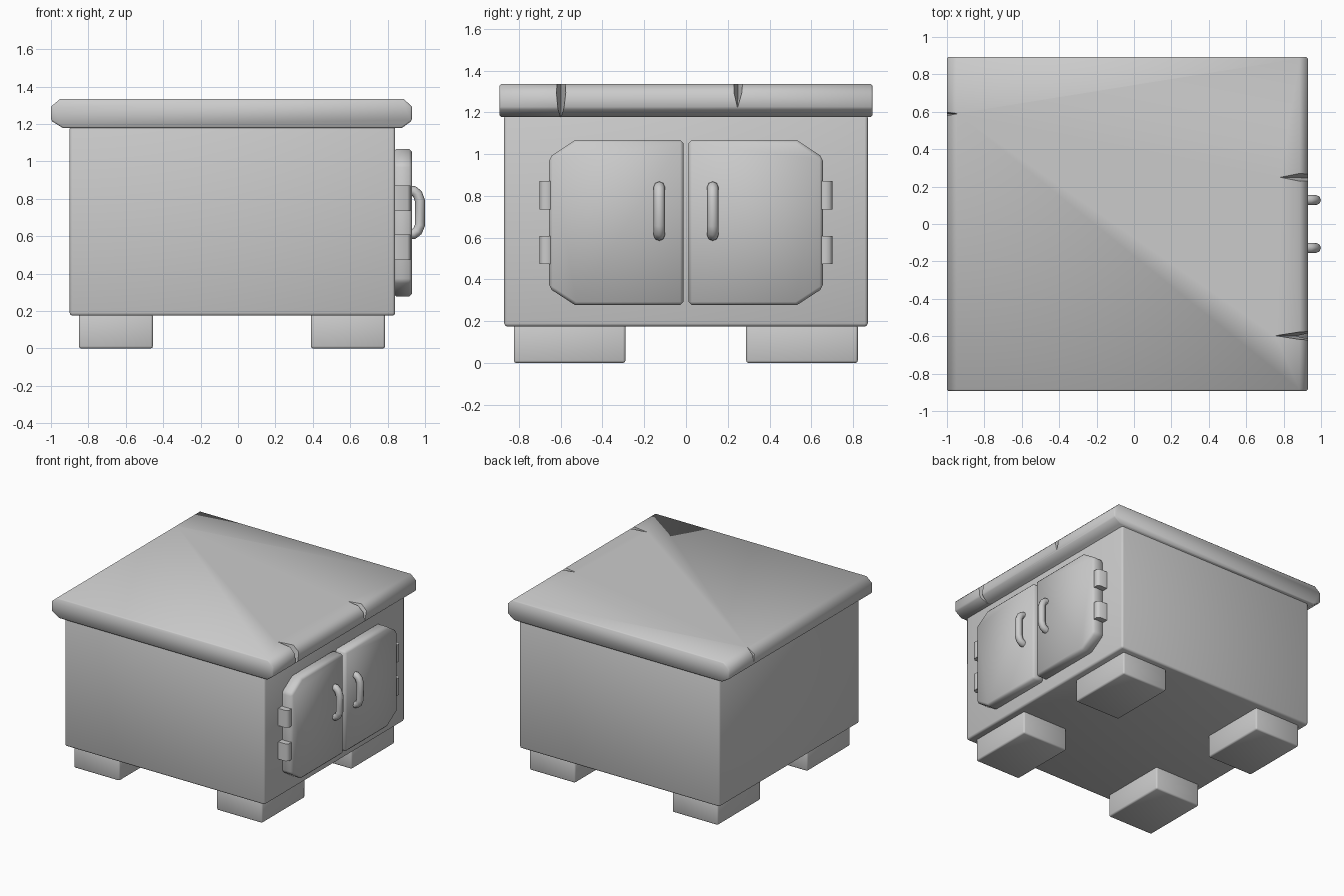
import bpy, bmesh, math
from mathutils import Vector

if "Cube" in bpy.data.objects:
    bpy.data.objects.remove(bpy.data.objects["Cube"])


def finish(name, bm, bevel=0.0, segments=1, angle=50):
    """Bevel the sharp edges, make the object and smooth-shade it."""
    bmesh.ops.recalc_face_normals(bm, faces=bm.faces)
    if bevel:
        edges = [e for e in bm.edges if e.calc_face_angle(0) > math.radians(50)]
        bmesh.ops.bevel(bm, geom=edges, offset=bevel, segments=segments,
                        profile=0.5, affect='EDGES', clamp_overlap=True)
    mesh = bpy.data.meshes.new(name)
    bm.to_mesh(mesh)
    bm.free()
    ob = bpy.data.objects.new(name, mesh)
    bpy.context.collection.objects.link(ob)
    shade(ob, angle)
    return ob


def shade(ob, angle=50):
    bpy.ops.object.select_all(action='DESELECT')
    ob.select_set(True)
    bpy.context.view_layer.objects.active = ob
    bpy.ops.object.shade_smooth_by_angle(angle=math.radians(angle))


def box(name, lo, hi, bevel, segments=1):
    bm = bmesh.new()
    bmesh.ops.create_cube(bm, size=1)
    for v in bm.verts:
        v.co = Vector([l + (c + 0.5) * (h - l) for c, l, h in zip(v.co, lo, hi)])
    return finish(name, bm, bevel, segments)


def prism(name, points, direction, bevel):
    """Extrude a closed outline along a direction."""
    bm = bmesh.new()
    face = bm.faces.new([bm.verts.new(p) for p in points])
    new = bmesh.ops.extrude_face_region(bm, geom=[face])["geom"]
    moved = [g for g in new if isinstance(g, bmesh.types.BMVert)]
    bmesh.ops.translate(bm, verts=moved, vec=direction)
    return finish(name, bm, bevel)


# Cabinet body
box("body", (-0.90, -0.87, 0.175), (0.84, 0.87, 1.19), 0.015, 2)

# Four block feet
for i, x in enumerate((-0.653, 0.588)):
    for j, y in enumerate((-0.557, 0.555)):
        box(f"foot_{i}{j}", (x - 0.198, y - 0.267, 0), (x + 0.198, y + 0.267, 0.185), 0.012, 2)

# Top slab with chamfered left and right edges
outline = [(-1, 1.293), (-0.95, 1.335), (0.885, 1.335), (0.93, 1.293),
           (0.93, 1.218), (0.875, 1.178), (-0.935, 1.178), (-1, 1.218)]
top = prism("top_slab", [(x, -0.893, z) for x, z in outline], (0, 1.786, 0), 0.008)

# Wedge-shaped cracks cut into the slab: edge x, inner tip x, y, half width, bottom z
for edge, tip, y, half, low in ((0.95, 0.77, 0.25, 0.036, 1.205),
                                (0.95, 0.75, -0.597, 0.031, 1.05),
                                (-1.02, -0.94, 0.59, 0.024, 1.2)):
    bm = bmesh.new()
    for p in ((edge, y - half, 1.345), (edge, y + half, 1.345),
              (tip, y, 1.345), (edge, y - 0.004, low)):
        bm.verts.new(p)
    bmesh.ops.convex_hull(bm, input=bm.verts)
    cutter = finish("crack_cutter", bm)
    mod = top.modifiers.new("crack", 'BOOLEAN')
    mod.operation, mod.object, mod.solver = 'DIFFERENCE', cutter, 'EXACT'
    bpy.context.view_layer.objects.active = top
    bpy.ops.object.modifier_apply(modifier=mod.name)
    bpy.data.objects.remove(cutter)
shade(top)

for side, s in (("left", -1), ("right", 1)):
    # Door with clipped outer corners
    outline = [(0.012, 0.277), (0.53, 0.277), (0.655, 0.358),
               (0.655, 0.985), (0.53, 1.067), (0.012, 1.067)]
    prism(f"door_{side}", [(0.83, s * y, z) for y, z in outline], (0.1, 0, 0), 0.016)

    # Hinges with rounded fronts
    for k, z in enumerate((0.541, 0.804)):
        profile = [(0.83, 0.635), (0.905, 0.635), (0.922, 0.65),
                   (0.922, 0.685), (0.905, 0.70), (0.83, 0.70)]
        prism(f"hinge_{side}_{k}", [(x, s * y, z - 0.068) for x, y in profile],
              (0, 0, 0.136), 0)

    # Bent round handle
    curve = bpy.data.curves.new(f"handle_{side}", 'CURVE')
    curve.dimensions = '3D'
    curve.bevel_depth = 0.027
    curve.bevel_resolution = 2
    curve.use_fill_caps = True
    path = [(0.91, 0.61), (0.94, 0.612), (0.96, 0.628), (0.973, 0.66),
            (0.973, 0.79), (0.96, 0.825), (0.94, 0.842), (0.91, 0.844)]
    spline = curve.splines.new('POLY')
    spline.points.add(len(path) - 1)
    for pt, (x, z) in zip(spline.points, path):
        pt.co = (x, s * 0.128, z, 1)
    spline.use_smooth = True
    handle = bpy.data.objects.new(f"handle_{side}", curve)
    bpy.context.collection.objects.link(handle)
